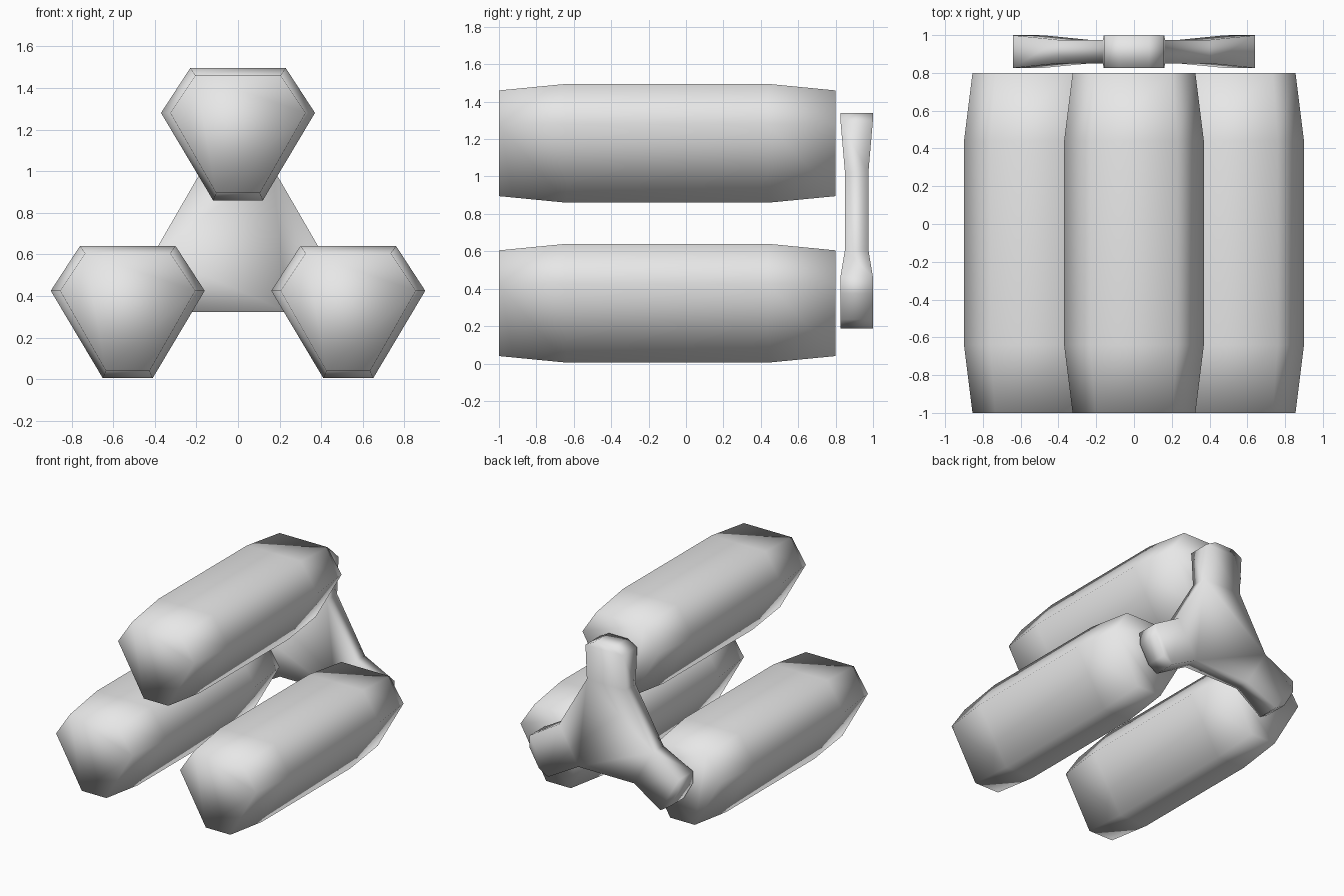
import bpy, bmesh, math
from mathutils import Matrix, Vector

old = bpy.data.objects.get("Cube")
if old:
    bpy.data.objects.remove(old, do_unlink=True)

# Single flat colour
grey = bpy.data.materials.new("plain grey")
grey.use_nodes = True
colour = (0.8, 0.8, 0.8, 1.0)
grey.diffuse_color = colour
grey.node_tree.nodes["Principled BSDF"].inputs["Base Color"].default_value = colour


def finish(bm, name):
    bmesh.ops.recalc_face_normals(bm, faces=bm.faces)
    for face in bm.faces:
        face.smooth = True
    mesh = bpy.data.meshes.new(name)
    bm.to_mesh(mesh)
    bm.free()
    mesh.materials.append(grey)
    obj = bpy.data.objects.new(name, mesh)
    bpy.context.collection.objects.link(obj)
    return obj


def hexagon(top, side, bottom, z_top, z_side, z_bottom):
    half = [(top, z_top), (side, z_side), (bottom, z_bottom)]
    return half + [(-x, z) for x, z in reversed(half)]


def make_pod(name, x0, z0):
    """Six-sided capsule, tapered to a flat cap at both ends."""
    body = hexagon(0.23, 0.37, 0.12, 0.64, 0.425, 0.005)
    cap = hexagon(0.205, 0.325, 0.105, 0.605, 0.425, 0.04)
    bm = bmesh.new()
    rings = []
    for y, section in ((-1, cap), (-0.64, body), (0.44, body), (0.8, cap)):
        rings.append([bm.verts.new((x0 + x, y, z0 + z)) for x, z in section])
    for a, b in zip(rings, rings[1:]):
        for i in range(6):
            j = (i + 1) % 6
            bm.faces.new((a[i], a[j], b[j], b[i]))
    bm.faces.new(rings[0])
    bm.faces.new(rings[-1])
    return finish(bm, name)


def make_connector(name):
    """Three-armed plate, thinner in the middle than at the arm ends."""
    centre = Vector((0, 0.9125, 0.65))
    # half width, radius, half thickness along each arm
    stations = ((0.165, 0.37, 0.0625), (0.16, 0.647, 0.0865), (0.08, 0.69, 0.0875))
    bm = bmesh.new()
    layers = []
    for sign in (-1, 1):
        arms = []
        for k in range(3):
            turn = Matrix.Rotation(math.radians(120 * k), 3, 'Y')
            arms.append([[bm.verts.new(centre + turn @ Vector((s * w, sign * t, r)))
                          for s in (-1, 1)] for w, r, t in stations])
        # Hub and arm faces on this side
        bm.faces.new([v for arm in arms for v in arm[0]])
        for arm in arms:
            for a, b in zip(arm, arm[1:]):
                bm.faces.new((a[0], a[1], b[1], b[0]))
        # Outline running around all three arms
        layers.append([v for arm in arms for v in
                       [p[0] for p in arm] + [p[1] for p in reversed(arm)]])
    front, back = layers
    for i in range(len(front)):
        j = (i + 1) % len(front)
        bm.faces.new((front[i], front[j], back[j], back[i]))
    return finish(bm, name)


# Three parallel pods joined behind by the connector
make_pod("top_pod", 0, 0.855)
make_pod("left_pod", 0.53, 0)
make_pod("right_pod", -0.53, 0)
make_connector("rear_connector")
